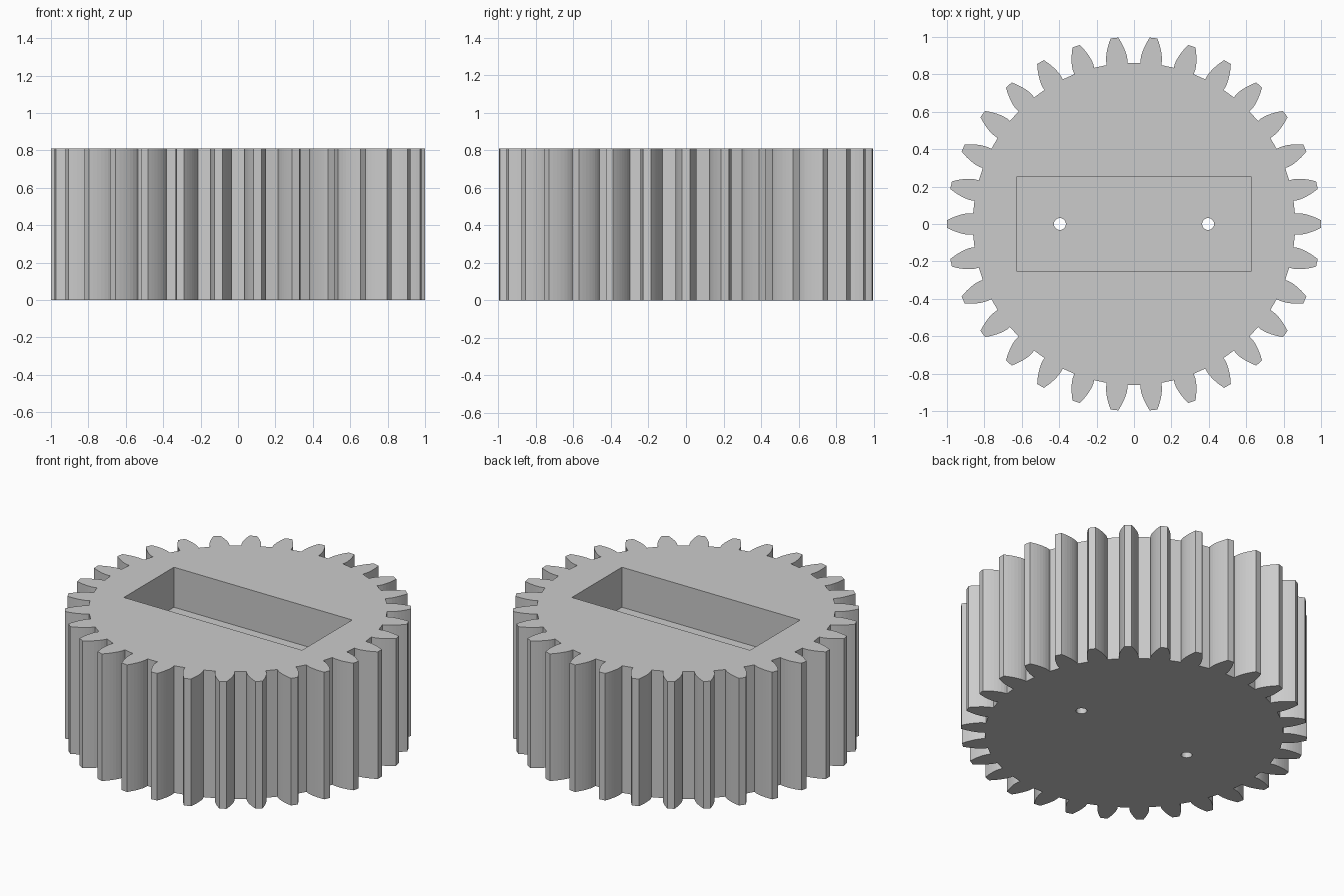
import bpy
import bmesh
import math
from mathutils import Matrix

if "Cube" in bpy.data.objects:
    bpy.data.objects.remove(bpy.data.objects["Cube"], do_unlink=True)

TEETH = 30
HEIGHT = 0.81
TIP, PITCH, ROOT = 1.0, 0.9375, 0.862
BASE = PITCH * math.cos(math.radians(20))
FLANK_STEPS = 6
FLOOR_Z = 0.555

grey = bpy.data.materials.new("plain_grey")
grey.use_nodes = True
colour = (0.6, 0.6, 0.6, 1)
grey.diffuse_color = colour
grey.node_tree.nodes["Principled BSDF"].inputs["Base Color"].default_value = colour


def involute(r):
    a = math.acos(min(1, BASE / r))
    return math.tan(a) - a


def half_angle(r):
    # Angular half thickness of a tooth, slightly thinned for backlash
    return math.pi / (2 * TEETH) - 0.0024 + involute(PITCH) - involute(max(r, BASE))


def make_object(name, bm):
    bmesh.ops.recalc_face_normals(bm, faces=bm.faces)
    mesh = bpy.data.meshes.new(name)
    bm.to_mesh(mesh)
    bm.free()
    mesh.materials.append(grey)
    obj = bpy.data.objects.new(name, mesh)
    bpy.context.collection.objects.link(obj)
    return obj


def cut(target, name, bm):
    cutter = make_object(name, bm)
    cutter.hide_render = True
    mod = target.modifiers.new(name, 'BOOLEAN')
    mod.operation = 'DIFFERENCE'
    mod.solver = 'EXACT'
    mod.object = cutter
    bpy.context.view_layer.objects.active = target
    bpy.ops.object.modifier_apply(modifier=mod.name)
    bpy.data.objects.remove(cutter, do_unlink=True)


# Gear outline: radial root, involute flank, flat tip, mirrored flank
radii = [ROOT] + [BASE + (TIP - BASE) * i / FLANK_STEPS for i in range(FLANK_STEPS + 1)]
outline = []
for tooth in range(TEETH):
    centre = math.tau * tooth / TEETH
    outline += [(r, centre - half_angle(r)) for r in radii]
    outline += [(r, centre + half_angle(r)) for r in reversed(radii)]

# Gear body
bm = bmesh.new()
face = bm.faces.new([bm.verts.new((r * math.cos(a), r * math.sin(a), 0)) for r, a in outline])
raised = bmesh.ops.extrude_face_region(bm, geom=[face], use_keep_orig=True)
top = [v for v in raised["geom"] if isinstance(v, bmesh.types.BMVert)]
bmesh.ops.translate(bm, verts=top, vec=(0, 0, HEIGHT))
gear = make_object("gear_body", bm)

# Rectangular pocket in the top
bm = bmesh.new()
bmesh.ops.create_cube(bm, size=1, matrix=Matrix.Translation((0, 0, FLOOR_Z + 0.5))
                      @ Matrix.Diagonal((1.256, 0.504, 1, 1)))
cut(gear, "pocket_cutter", bm)

# Two screw holes running through the pocket floor
for side in (-1, 1):
    bm = bmesh.new()
    bmesh.ops.create_cone(bm, cap_ends=True, segments=20, radius1=0.032, radius2=0.032,
                          depth=2, matrix=Matrix.Translation((side * 0.396, 0, 0.3)))
    cut(gear, "screw_hole_cutter", bm)
